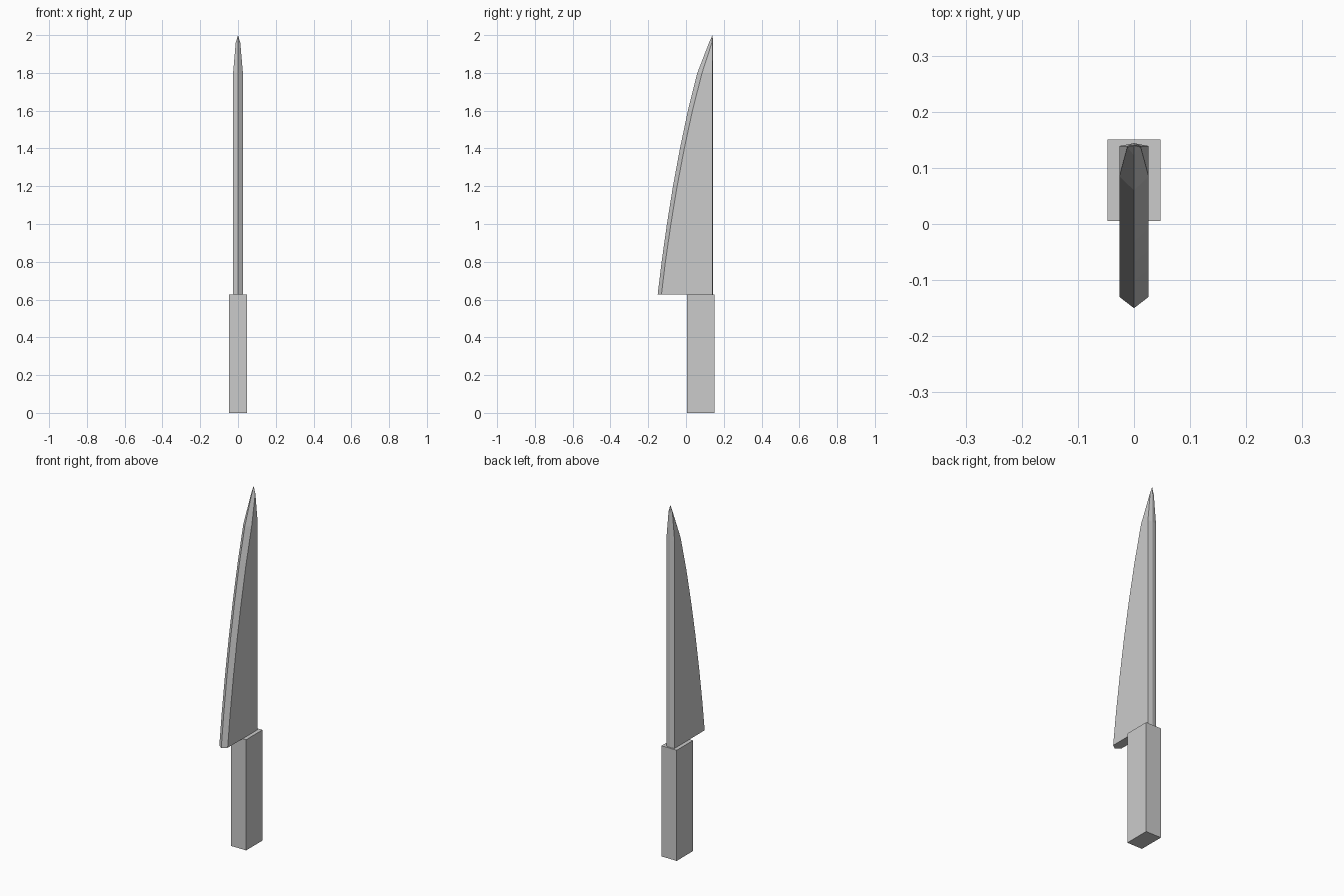
import bpy, bmesh

if "Cube" in bpy.data.objects:
    bpy.data.objects.remove(bpy.data.objects["Cube"])


def make_object(name, bm):
    bmesh.ops.recalc_face_normals(bm, faces=bm.faces)
    mesh = bpy.data.meshes.new(name)
    bm.to_mesh(mesh)
    bm.free()
    obj = bpy.data.objects.new(name, mesh)
    bpy.context.collection.objects.link(obj)
    return obj


# handle: plain block
bm = bmesh.new()
bmesh.ops.create_cube(bm, size=1)
bmesh.ops.scale(bm, vec=(0.095, 0.146, 0.627), verts=bm.verts)
bmesh.ops.translate(bm, vec=(0, 0.078, 0.3135), verts=bm.verts)
make_object("handle", bm)

# blade: hexagonal sections lofted upward (height, cutting edge y, bevel depth, half width)
sections = [
    (0.627, -0.150, 0.020, 0.026),
    (0.80, -0.129, 0.020, 0.026),
    (1.00, -0.101, 0.021, 0.026),
    (1.20, -0.069, 0.022, 0.026),
    (1.40, -0.032, 0.023, 0.026),
    (1.60, 0.010, 0.024, 0.026),
    (1.80, 0.060, 0.025, 0.026),
    (1.96, 0.122, 0.015, 0.012),
]
BACK, RIDGE = 0.139, 0.144
bm = bmesh.new()
rings = []
for z, edge, bevel, w in sections:
    side = edge + bevel
    outline = [(0, edge), (w, side), (w, BACK), (0, RIDGE), (-w, BACK), (-w, side)]
    rings.append([bm.verts.new((x, y, z)) for x, y in outline])
for low, high in zip(rings, rings[1:]):
    for i in range(6):
        j = (i + 1) % 6
        bm.faces.new((low[i], low[j], high[j], high[i]))
bm.faces.new(rings[0][::-1])

# point of the blade
tip = bm.verts.new((0, 0.140, 2.0))
for i in range(6):
    bm.faces.new((rings[-1][i], rings[-1][(i + 1) % 6], tip))
make_object("blade", bm)
